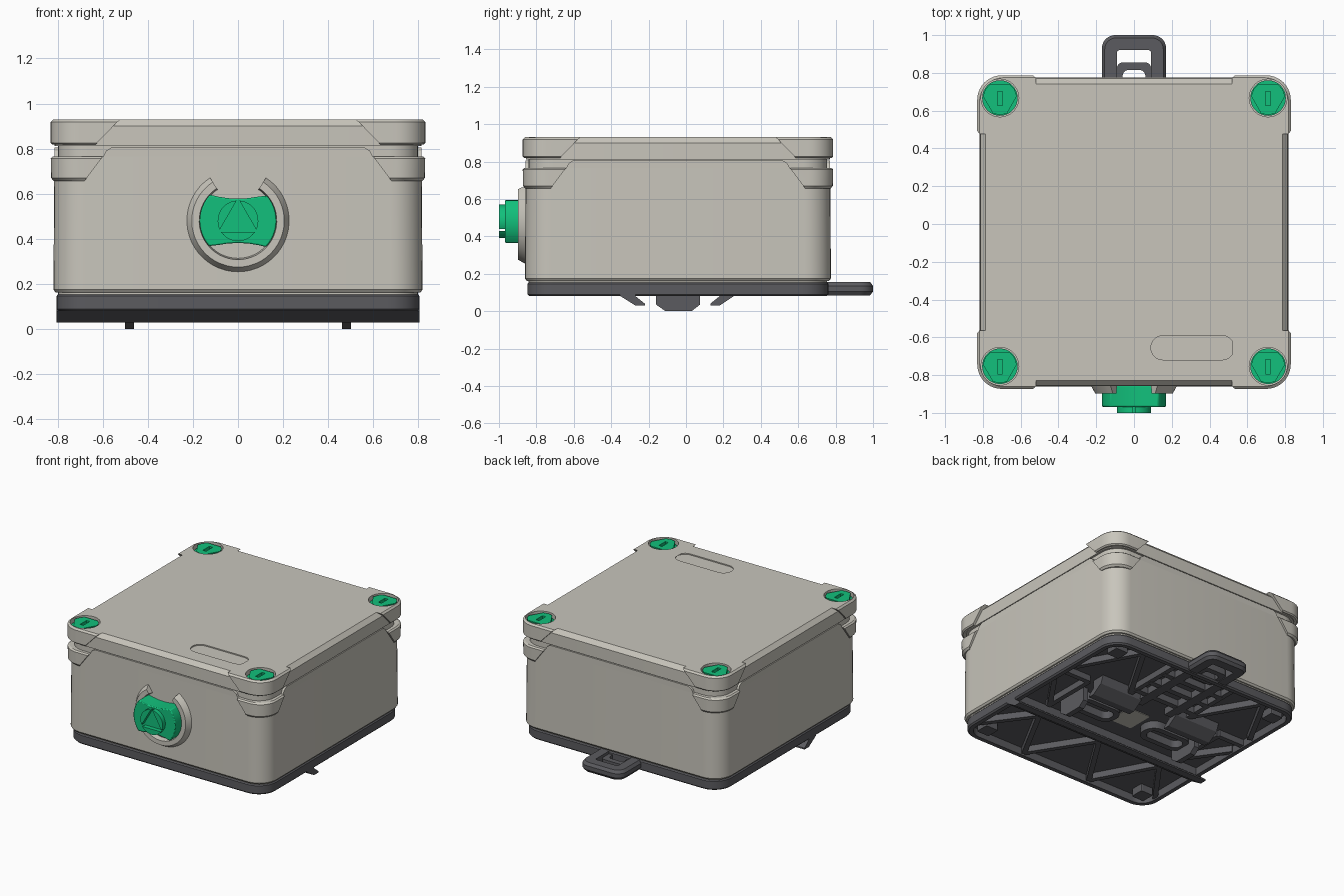
import bpy, bmesh, math
from math import sin, cos, pi, radians
from mathutils import Matrix, Vector

if "Cube" in bpy.data.objects:
    bpy.data.objects.remove(bpy.data.objects["Cube"], do_unlink=True)

CY = -0.043   # the box centre lies slightly forward of the handle


def material(name, rgb):
    m = bpy.data.materials.new(name)
    m.use_nodes = True
    m.diffuse_color = (*rgb, 1)
    m.node_tree.nodes["Principled BSDF"].inputs["Base Color"].default_value = (*rgb, 1)
    return m


BEIGE = material("warm light grey", (0.58, 0.56, 0.50))
DARK = material("dark grey", (0.105, 0.105, 0.115))
GREEN = material("green", (0.006, 0.53, 0.2))


def finish(name, bm, mat, bevel=0.0, smooth=True):
    bmesh.ops.recalc_face_normals(bm, faces=bm.faces)
    me = bpy.data.meshes.new(name)
    bm.to_mesh(me)
    bm.free()
    ob = bpy.data.objects.new(name, me)
    bpy.context.collection.objects.link(ob)
    me.materials.append(mat)
    if bevel:
        b = ob.modifiers.new("bevel", "BEVEL")
        b.width, b.segments, b.limit_method, b.angle_limit = bevel, 2, "ANGLE", radians(35)
    if smooth:
        bpy.ops.object.select_all(action="DESELECT")
        ob.select_set(True)
        bpy.context.view_layer.objects.active = ob
        bpy.ops.object.shade_smooth_by_angle(angle=radians(30))
    return ob


def skin(bm, loops, ring=False):
    """Join equal point loops; cap the ends, or close round on itself."""
    vs = [[bm.verts.new(p) for p in lp] for lp in loops]
    pairs = list(zip(vs, vs[1:])) + ([(vs[-1], vs[0])] if ring else [])
    for a, b in pairs:
        for i in range(len(a)):
            j = (i + 1) % len(a)
            bm.faces.new((a[i], a[j], b[j], b[i]))
    if not ring:
        bm.faces.new(vs[0])
        bm.faces.new(vs[-1])


def loft(name, loops, mat, ring=False, **kw):
    bm = bmesh.new()
    skin(bm, loops, ring)
    return finish(name, bm, mat, **kw)


def rrect(hx, hy, r, z, cx=0.0, cy=CY, n=8):
    return [(cx + sx * (hx - r) + r * cos(a + k * pi / 2 / n),
             cy + sy * (hy - r) + r * sin(a + k * pi / 2 / n), z)
            for sx, sy, a in ((1, 1, 0), (-1, 1, pi / 2), (-1, -1, pi), (1, -1, 1.5 * pi))
            for k in range(n + 1)]


def circle(x, y, z, r, n=32):
    return [(x + r * cos(k * 2 * pi / n), y + r * sin(k * 2 * pi / n), z) for k in range(n)]


def box(bm, x0, x1, y0, y1, z0, z1):
    skin(bm, [[(x0, y0, z), (x1, y0, z), (x1, y1, z), (x0, y1, z)] for z in (z0, z1)])


def bar(bm, p, q, w, z0, z1):
    dx, dy = q[0] - p[0], q[1] - p[1]
    d = math.hypot(dx, dy)
    nx, ny = -dy / d * w / 2, dx / d * w / 2
    skin(bm, [[(p[0] + nx, p[1] + ny, z), (q[0] + nx, q[1] + ny, z),
               (q[0] - nx, q[1] - ny, z), (p[0] - nx, p[1] - ny, z)] for z in (z0, z1)])


def cut(ob, cutter):
    cutter.hide_render = True
    cutter.hide_set(True)
    m = ob.modifiers.new("cut", "BOOLEAN")
    m.object, m.operation, m.solver = cutter, "DIFFERENCE", "EXACT"


# Housing
loft("housing", [rrect(0.808, 0.808, 0.13, 0.162), rrect(0.818, 0.818, 0.14, 0.175),
                 rrect(0.814, 0.814, 0.14, 0.765)], BEIGE)
loft("seam_core", [rrect(0.798, 0.798, 0.13, z) for z in (0.14, 0.86)], BEIGE)

# Raised middle of each housing wall
bm = bmesh.new()
shape = ((-0.6, 0.76), (0.6, 0.76), (0.585, 0.79), (0.56, 0.806), (-0.56, 0.806), (-0.585, 0.79))
for k in range(4):
    rot = Matrix.Rotation(k * pi / 2, 3, "Z")
    skin(bm, [[rot @ Vector((x, -d, z)) + Vector((0, CY, 0)) for x, z in shape] for d in (0.75, 0.814)])
finish("wall_tops", bm, BEIGE)

# Lid with chamfered edges
lid = loft("lid", [rrect(0.813, 0.813, 0.14, 0.812), rrect(0.813, 0.813, 0.14, 0.9),
                   rrect(0.785, 0.785, 0.12, 0.93)], BEIGE)


# Corner guards: one set on the lid, one on the housing
def corner_guards(name, levels):
    bm = bmesh.new()
    r = 0.13
    for sx in (1, -1):
        for sy in (1, -1):
            loops = []
            for z, a, o in levels:
                arc = [(o - r + r * cos(t * pi / 20), o - r + r * sin(t * pi / 20)) for t in range(11)]
                loops.append([(sx * x, CY + sy * y, z) for x, y in [(a, a), (o, a)] + arc + [(a, o)]])
            skin(bm, loops)
    return finish(name, bm, BEIGE)


lid_guards = corner_guards("lid_corner_guards", [(0.818, 0.63, 0.822), (0.826, 0.624, 0.83),
                                                 (0.918, 0.535, 0.83), (0.93, 0.52, 0.818)])
corner_guards("housing_corner_guards", [(0.657, 0.68, 0.818), (0.67, 0.67, 0.828),
                                        (0.757, 0.605, 0.83), (0.766, 0.6, 0.82)])

# Screw wells and label recess
spots = [(sx * 0.71, CY + sy * 0.71) for sx in (1, -1) for sy in (1, -1)]
bm = bmesh.new()
for x, y in spots:
    skin(bm, [circle(x, y, z, 0.1) for z in (0.885, 0.96)])
wells = finish("screw_well_cutter", bm, BEIGE, smooth=False)
cut(lid, wells)
cut(lid_guards, wells)
cut(lid, loft("label_cutter", [rrect(0.22, 0.064, 0.063, z, 0.31, -0.655) for z in (0.922, 0.96)],
              BEIGE, smooth=False))

# Lid screws: disc, three-sided head, slot
bm, heads, slots = bmesh.new(), bmesh.new(), bmesh.new()
for x, y in spots:
    skin(bm, [circle(x, y, 0.88, 0.094), circle(x, y, 0.9, 0.094)])
    tri = []
    for k in range(3):
        a = -pi / 2 + k * 2 * pi / 3
        tri += [(x + 0.09 * cos(a + d), y + 0.09 * sin(a + d)) for d in (-0.42, 0, 0.42)]
    skin(heads, [[(*p, z) for p in tri] for z in (0.89, 0.924)])
    box(slots, x - 0.013, x + 0.013, y - 0.04, y + 0.035, 0.903, 0.95)
finish("screw_discs", bm, GREEN)
cut(finish("screw_heads", heads, GREEN), finish("slot_cutter", slots, GREEN, smooth=False))

# Open collar round the front knob
KZ, FRONT = 0.48, CY - 0.81
section = ((0.23, 0), (0.205, 0.045), (0.172, 0.045), (0.165, 0))
angles = [pi / 2 + radians(33 + k * 294 / 40) for k in range(41)]
loft("knob_collar", [[(r * cos(a), FRONT - d, KZ + r * sin(a)) for r, d in section] for a in angles], BEIGE)

# Knob: round sides, concave top and bottom
side = [(0.17 * cos(radians(t)), 0.17 * sin(radians(t))) for t in range(-43, 44, 7)]
dip = [(x, 0.098 + 0.018 * (x / 0.124) ** 2) for x in (0.09, 0.045, 0, -0.045, -0.09)]
half = side + dip
outline = half + [(-x, -z) for x, z in half]
loft("knob", [[(x, y, KZ + z) for x, z in outline] for y in (FRONT, -0.968)], GREEN, bevel=0.006)
bm = bmesh.new()
for k in range(3):
    mid = -pi / 2 + k * 2 * pi / 3
    arc = [mid + radians(t) for t in range(-56, 57, 8)]
    skin(bm, [[(0.09 * cos(a), y, KZ + 0.09 * sin(a)) for a in arc] for y in (-0.96, -1.0)])
finish("knob_grips", bm, GREEN)

# Base tray, open underneath
loft("base_rim", [rrect(0.795, 0.795, 0.13, 0.08), rrect(0.805, 0.805, 0.14, 0.09),
                  rrect(0.805, 0.805, 0.14, 0.146), rrect(0.797, 0.797, 0.13, 0.155),
                  rrect(0.765, 0.765, 0.1, 0.155), rrect(0.765, 0.765, 0.1, 0.08)], DARK, ring=True)
loft("base_floor", [rrect(0.78, 0.78, 0.11, z) for z in (0.135, 0.153)], DARK)
loft("floor_window", [rrect(0.09, 0.1, 0.01, z) for z in (0.131, 0.136)], BEIGE, smooth=False)

# Stiffening ribs and corner posts
bm = bmesh.new()
ribs = [((0, -0.36), (0.28, -0.8)), ((0.28, -0.8), (0.52, -0.36)), ((0.52, -0.36), (0.77, -0.7)),
        ((0.25, 0.26), (0.25, 0.72)), ((0.25, 0.26), (0.52, 0.72)), ((0.52, 0.72), (0.75, 0.3)),
        ((0.56, 0.2), (0.56, -0.22)), ((0.56, -0.2), (0.77, 0.1)), ((0.56, 0.2), (0.77, 0.2))]
for s in (1, -1):
    for p, q in ribs:
        bar(bm, (s * p[0], p[1]), (s * q[0], q[1]), 0.035, 0.09, 0.14)
    for t in (1, -1):
        x, y = s * 0.67, CY + t * 0.67
        skin(bm, [rrect(0.05, 0.05, 0.01, z, x, y, 2) for z in (0.082, 0.14)])
    bar(bm, (s * 0.13, 0.2), (s * 0.13, 0.76), 0.07, 0.085, 0.14)
for y in (0.32, 0.46, 0.6):
    bar(bm, (-0.25, y), (0.25, y), 0.04, 0.088, 0.14)
finish("base_ribs", bm, DARK, smooth=False)


# Hooked rails and clip jaws underneath
def cross_piece(name, profile, spans):
    bm = bmesh.new()
    for x0, x1 in spans:
        skin(bm, [[(x, y, z) for y, z in profile] for x in (x0, x1)])
    finish(name, bm, DARK, smooth=False)


cross_piece("front_rail", [(-0.37, 0.14), (-0.35, 0.08), (-0.27, 0.03), (-0.22, 0.03),
                           (-0.22, 0.04), (-0.27, 0.08), (-0.27, 0.14)], [(-0.805, 0.805)])
cross_piece("rear_hook", [(0.28, 0.14), (0.255, 0.08), (0.18, 0.03), (0.13, 0.03),
                          (0.13, 0.04), (0.18, 0.08), (0.18, 0.14)], [(-0.5, -0.15), (0.15, 0.5)])
cross_piece("clip_jaws", [(-0.16, 0.14), (-0.16, 0.035), (-0.11, 0), (0.03, 0),
                          (0.075, 0.035), (0.075, 0.14)], [(-0.5, -0.46), (0.46, 0.5)])
for side_name, s in (("left", 1), ("right", -1)):
    loft(side_name + "_spring", [rrect(hx, hy, r, z, s * 0.3) for hx, hy, r, z in
                                 ((0.18, 0.09, 0.085, 0.08), (0.18, 0.09, 0.085, 0.137),
                                  (0.14, 0.05, 0.045, 0.137), (0.14, 0.05, 0.045, 0.08))],
         DARK, ring=True)

# Pull handle of the clip at the back
loft("pull_handle", [rrect(0.155, 0.135, 0.06, 0.085, 0, 0.85), rrect(0.17, 0.15, 0.07, 0.105, 0, 0.85),
                     rrect(0.17, 0.15, 0.07, 0.135, 0, 0.85), rrect(0.155, 0.135, 0.06, 0.155, 0, 0.85),
                     rrect(0.09, 0.1, 0.012, 0.155, 0, 0.82), rrect(0.09, 0.1, 0.012, 0.085, 0, 0.82)],
     DARK, ring=True)
loft("inner_loop", [rrect(hx, hy, 0.03, z, 0, 0.77) for hx, hy, z in
                    ((0.09, 0.085, 0.09), (0.09, 0.085, 0.135), (0.06, 0.045, 0.135), (0.06, 0.045, 0.09))],
     DARK, ring=True)
